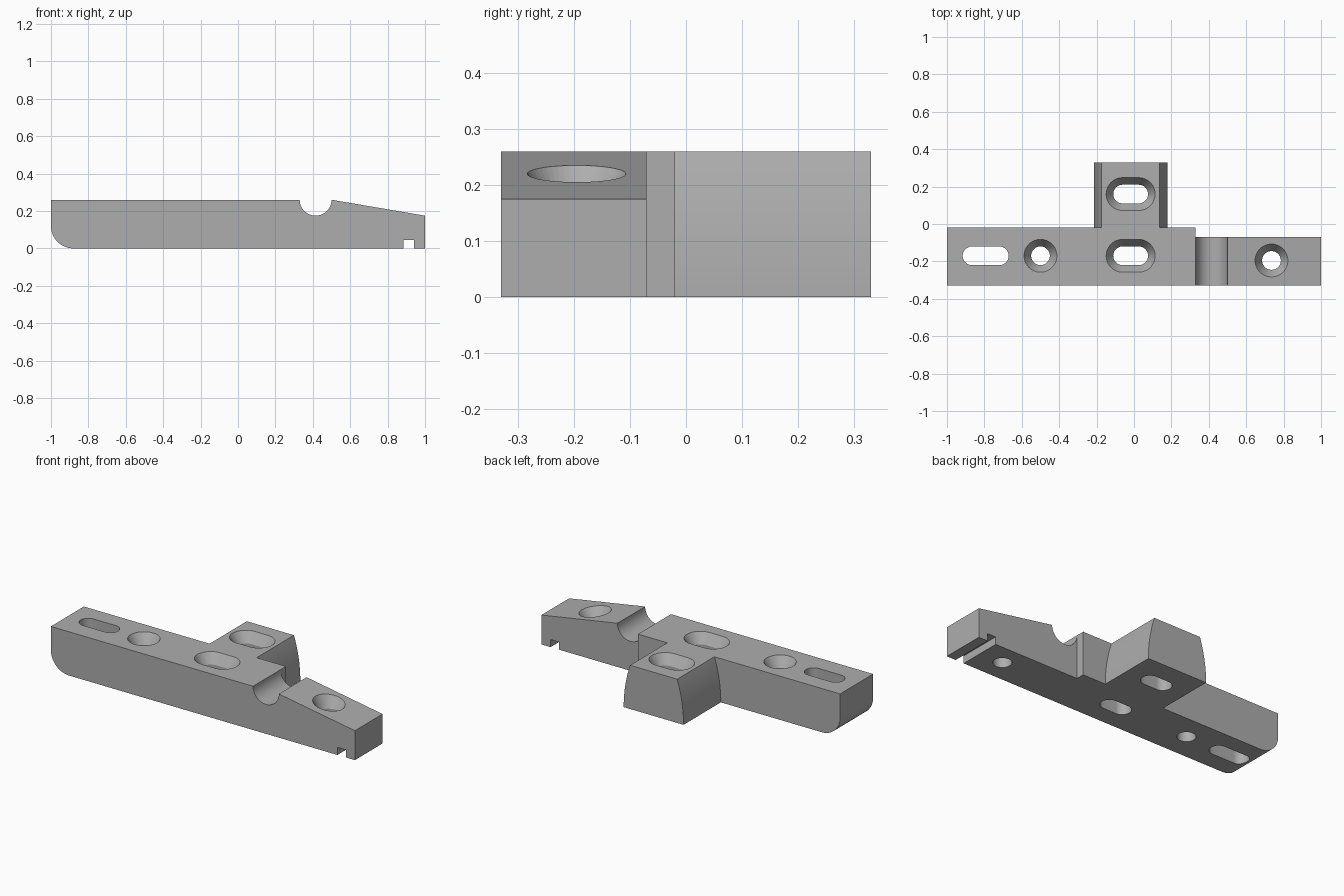
import bpy, bmesh
from math import sin, cos, pi, sqrt

if "Cube" in bpy.data.objects:
    bpy.data.objects.remove(bpy.data.objects["Cube"])

TOP, BACK, FRONT = 0.26, -0.02, -0.33

grey = bpy.data.materials.new("plain grey")
grey.use_nodes = True
colour = (0.42, 0.42, 0.42, 1)
grey.diffuse_color = colour
grey.node_tree.nodes["Principled BSDF"].inputs["Base Color"].default_value = colour


def loft(name, rings):
    """Closed solid through rings of points that all have the same count."""
    bm = bmesh.new()
    loops = [[bm.verts.new(p) for p in ring] for ring in rings]
    n = len(loops[0])
    for a, b in zip(loops, loops[1:]):
        for i in range(n):
            j = (i + 1) % n
            bm.faces.new((a[i], a[j], b[j], b[i]))
    bm.faces.new(loops[0])
    bm.faces.new(loops[-1])
    bmesh.ops.recalc_face_normals(bm, faces=bm.faces)
    mesh = bpy.data.meshes.new(name)
    bm.to_mesh(mesh)
    bm.free()
    mesh.materials.append(grey)
    obj = bpy.data.objects.new(name, mesh)
    bpy.context.collection.objects.link(obj)
    return obj


def extrude(name, profile, y0, y1):
    """Extrude an x-z profile along y."""
    return loft(name, [[(x, y, z) for x, z in profile] for y in (y0, y1)])


def arc(cx, cz, r, start, end, steps):
    angles = [start + (end - start) * i / steps for i in range(steps + 1)]
    return [(cx + r * cos(a), cz + r * sin(a)) for a in angles]


def combine(target, tool, operation):
    mod = target.modifiers.new(tool.name, 'BOOLEAN')
    mod.operation, mod.solver, mod.object = operation, 'EXACT', tool
    bpy.context.view_layer.objects.active = target
    bpy.ops.object.modifier_apply(modifier=mod.name)
    bpy.data.objects.remove(tool)


def surface(x):
    """Height of the upper face, level and then sloping to the thin end."""
    return TOP - 0.085 * max(0, (x - 0.5) / 0.5)


def hole(x, y, half, r_in, r_out):
    """Round or slotted through-hole, countersunk if r_out is larger."""
    def ring(r, height):
        pts = []
        for side, start in ((1, -pi / 2), (-1, pi / 2)):
            arc_pts = arc(side * half, 0, r, start, start + pi, 24)
            pts += arc_pts if half else arc_pts[:-1]
        return [(x + px, y + py, height(x + px)) for px, py in pts]
    rings = [ring(r_out, lambda px: 0.4)]
    if r_out > r_in:
        rings += [ring(r_out, lambda px: surface(px) + 0.0003),
                  ring(r_in, lambda px: surface(x) - 0.06)]
    rings.append(ring(r_in, lambda px: -0.1))
    return loft("hole_cutter", rings)


# Long bar: rounded lower end, half-round groove, sloping nose, small slot below
profile = [(-1, TOP)]
profile += arc(-0.88, 0.12, 0.12, pi, 1.5 * pi, 16)
profile += [(0.885, 0), (0.885, 0.045), (0.94, 0.045), (0.94, 0), (1, 0), (1, surface(1))]
profile += arc(0.415, TOP, 0.085, 0, -pi, 32)
bar = extrude("mounting_bar", profile, FRONT, BACK)

# Narrower nose section
step = extrude("step_cutter", [(0.33, -0.1), (1.1, -0.1), (1.1, 0.4), (0.33, 0.4)], -0.07, 0.1)
combine(bar, step, 'DIFFERENCE')

# Rear stem with bowed flanks, upright at the foot
mid, foot, bow = -0.018, 0.197, 0.042
radius = (TOP ** 2 + bow ** 2) / (2 * bow)
levels = [TOP * i / 12 for i in range(13)]
flank = [(foot - radius + sqrt(radius ** 2 - z ** 2), z) for z in levels]
stem_profile = [(mid + w, z) for w, z in flank] + [(mid - w, z) for w, z in reversed(flank)]
combine(bar, extrude("rear_stem", stem_profile, -0.1, 0.33), 'UNION')

# Holes: plain slot, two round countersinks, two countersunk slots
for spec in ((-0.793, -0.17, 0.073, 0.05, 0.05),
             (-0.5, -0.17, 0, 0.05, 0.088),
             (0.735, -0.195, 0, 0.05, 0.088),
             (mid, -0.17, 0.043, 0.05, 0.088),
             (mid, 0.16, 0.043, 0.05, 0.088)):
    combine(bar, hole(*spec), 'DIFFERENCE')

bpy.ops.object.select_all(action='DESELECT')
bar.select_set(True)
bpy.context.view_layer.objects.active = bar
bpy.ops.object.shade_smooth_by_angle(angle=pi / 7)
